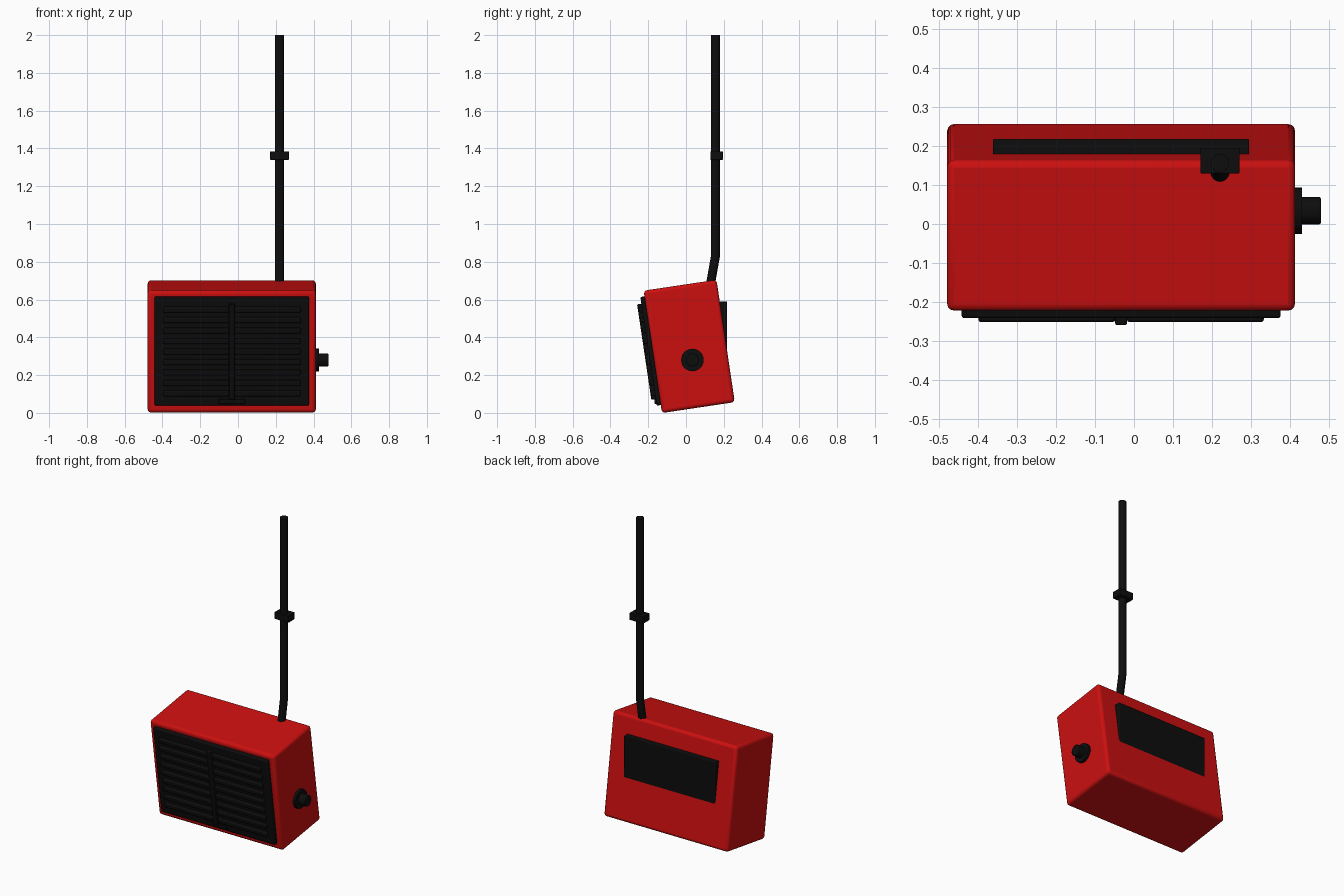
import bpy, bmesh, math
from mathutils import Matrix, Vector

cube = bpy.data.objects.get("Cube")
if cube:
    bpy.data.objects.remove(cube, do_unlink=True)


def material(name, rgb):
    m = bpy.data.materials.new(name)
    m.use_nodes = True
    m.diffuse_color = (*rgb, 1)
    m.node_tree.nodes["Principled BSDF"].inputs["Base Color"].default_value = (*rgb, 1)
    return m


RED = material("red plastic", (0.6, 0.005, 0.005))
BLACK = material("black plastic", (0.004, 0.004, 0.004))

# The body and its front parts lean forward around the body centre
LEAN = Matrix.Translation((-0.033, 0.017, 0.352)) @ Matrix.Rotation(math.radians(8.5), 4, 'X')
UPRIGHT = Matrix.Identity(4)


def finish(name, bm, mat, frame, bevel=0, segments=2):
    mesh = bpy.data.meshes.new(name)
    bm.to_mesh(mesh)
    bm.free()
    mesh.materials.append(mat)
    ob = bpy.data.objects.new(name, mesh)
    bpy.context.collection.objects.link(ob)
    ob.matrix_world = frame
    if bevel:
        mod = ob.modifiers.new("soft edges", 'BEVEL')
        mod.width, mod.segments = bevel, segments
    bpy.ops.object.select_all(action='DESELECT')
    ob.select_set(True)
    bpy.context.view_layer.objects.active = ob
    bpy.ops.object.shade_smooth_by_angle(angle=math.radians(35))
    return ob


def box(name, centre, size, mat, frame=LEAN, bevel=0, segments=2):
    bm = bmesh.new()
    place = Matrix.Translation(centre) @ Matrix.Diagonal((*size, 1))
    bmesh.ops.create_cube(bm, size=1, matrix=place)
    return finish(name, bm, mat, frame, bevel, segments)


def rod(name, start, end, radius, sides=16, bevel=0):
    start, end = Vector(start), Vector(end)
    axis = end - start
    bm = bmesh.new()
    place = Matrix.Translation((start + end) / 2) @ axis.to_track_quat('Z', 'Y').to_matrix().to_4x4()
    bmesh.ops.create_cone(bm, cap_ends=True, segments=sides, radius1=radius,
                          radius2=radius, depth=axis.length, matrix=place)
    return finish(name, bm, BLACK, UPRIGHT, bevel)


# Body
box("body", (0, 0, 0), (0.89, 0.39, 0.655), RED, bevel=0.018, segments=3)

# Front grille: backing panel, slats in two columns, centre bar, lower tab
box("grille_panel", (0, -0.2, 0.006), (0.816, 0.034, 0.582), BLACK, bevel=0.006)
for side, label in ((-1, "right"), (1, "left")):
    for i in range(9):
        box(f"grille_slat_{label}_{i + 1}", (side * 0.19, -0.222, 0.006 + (i - 4) * 0.056),
            (0.35, 0.026, 0.03), BLACK, bevel=0.006)
box("grille_centre_bar", (0, -0.225, 0.006), (0.03, 0.03, 0.51), BLACK, bevel=0.004)
box("grille_tab", (0, -0.219, -0.262), (0.14, 0.012, 0.026), BLACK, bevel=0.003)

# Back plate stands upright, so its lower edge sinks into the leaning body
box("back_plate", (-0.033, 0.188, 0.455), (0.655, 0.06, 0.27), BLACK, UPRIGHT, bevel=0.004)

# Side dial
rod("dial_base", (0.4, 0.034, 0.28), (0.43, 0.034, 0.28), 0.06, 24)
rod("dial_knob", (0.42, 0.034, 0.28), (0.478, 0.034, 0.28), 0.035, 24, bevel=0.004)

# Antenna: one bent tube with a rectangular collar
path = [Vector((0.22, 0.115, 0.6)), Vector((0.22, 0.156, 0.83)), Vector((0.22, 0.156, 2.0))]
bm = bmesh.new()
rings = []
sides = 16
for p in path:
    ring = []
    for k in range(sides):
        a = math.tau * k / sides
        ring.append(bm.verts.new(p + Vector((math.cos(a), math.sin(a), 0)) * 0.024))
    rings.append(ring)
for low, high in zip(rings, rings[1:]):
    for k in range(sides):
        n = (k + 1) % sides
        bm.faces.new((low[k], low[n], high[n], high[k]))
bm.faces.new(rings[0][::-1])
bm.faces.new(rings[-1])
finish("antenna", bm, BLACK, UPRIGHT)
box("antenna_collar", (0.22, 0.162, 1.362), (0.1, 0.066, 0.045), BLACK, UPRIGHT, bevel=0.003)
